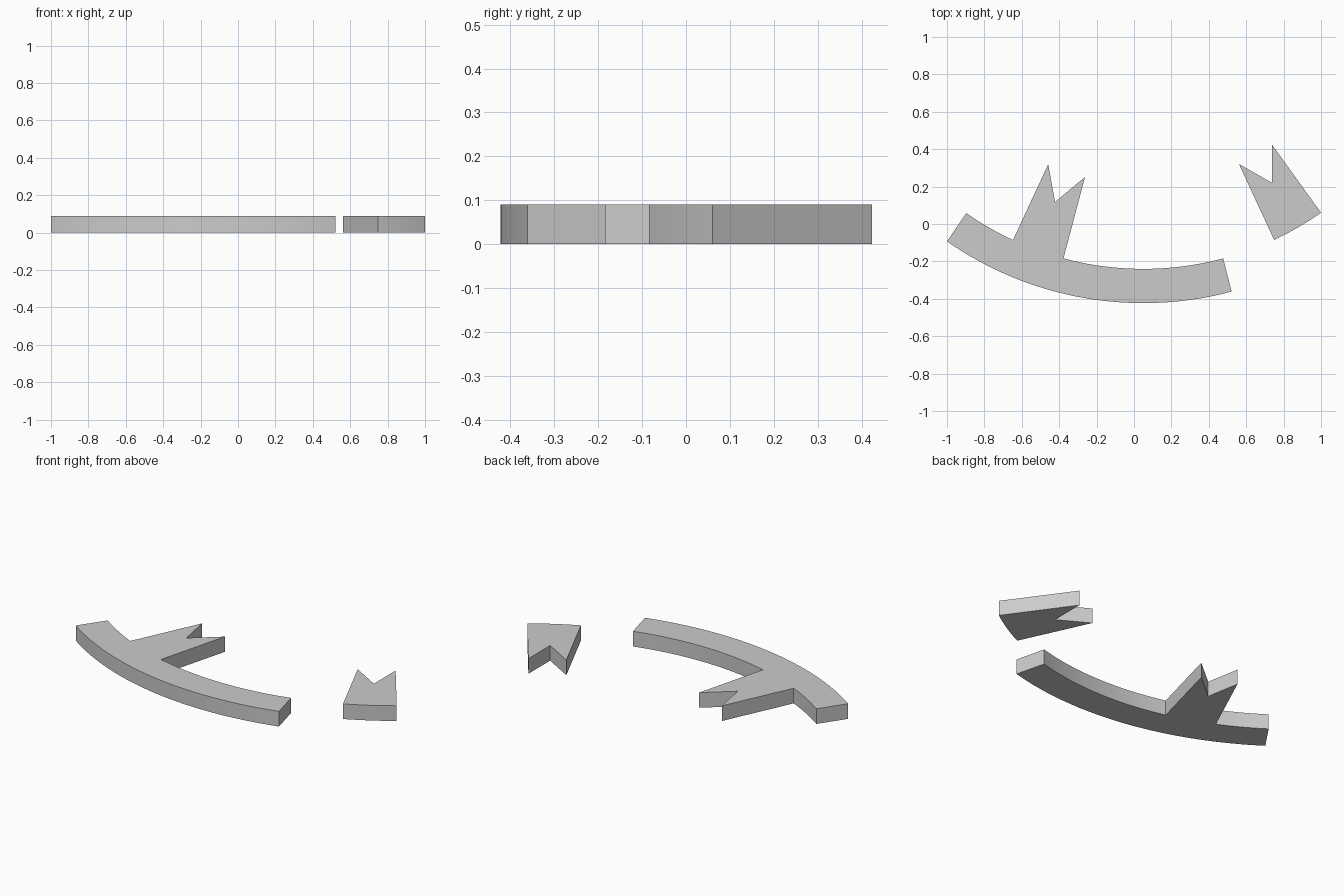
import bpy
import bmesh
from math import sin, cos, asin, radians
from mathutils import Vector

cube = bpy.data.objects.get("Cube")
if cube:
    bpy.data.objects.remove(cube, do_unlink=True)

HEIGHT = 0.09
CENTRE = Vector((0.05, 1.412))
OUTER, INNER = 1.835, 1.652

grey = bpy.data.materials.new("grey")
grey.use_nodes = True
COLOUR = (0.6, 0.6, 0.6, 1)
grey.diffuse_color = COLOUR
grey.node_tree.nodes["Principled BSDF"].inputs["Base Color"].default_value = COLOUR


def arc(radius, x_start, x_end, steps):
    """Points on the lower side of the shared circle between two x positions."""
    a = asin((x_start - CENTRE.x) / radius)
    b = asin((x_end - CENTRE.x) / radius)
    angles = [a + (b - a) * i / steps for i in range(steps + 1)]
    return [(CENTRE.x + radius * sin(t), CENTRE.y - radius * cos(t)) for t in angles]


def plate(name, outline):
    """Extrude a counter-clockwise outline up from the ground."""
    bm = bmesh.new()
    base = bm.faces.new([bm.verts.new((x, y, 0)) for x, y in outline])
    top = bmesh.ops.extrude_face_region(bm, geom=[base], use_keep_orig=True)["geom"]
    bmesh.ops.translate(bm, vec=(0, 0, HEIGHT),
                        verts=[v for v in top if isinstance(v, bmesh.types.BMVert)])
    bmesh.ops.recalc_face_normals(bm, faces=bm.faces)
    caps = [f for f in bm.faces if abs(f.normal.z) > 0.9]
    bmesh.ops.triangulate(bm, faces=caps)
    mesh = bpy.data.meshes.new(name)
    bm.to_mesh(mesh)
    bm.free()
    mesh.materials.append(grey)
    obj = bpy.data.objects.new(name, mesh)
    bpy.context.collection.objects.link(obj)
    bpy.ops.object.select_all(action='DESELECT')
    obj.select_set(True)
    bpy.context.view_layer.objects.active = obj
    bpy.ops.object.shade_smooth_by_angle(angle=radians(20))
    return obj


# Curved band with a forked prong on its inner edge
prong = [(-0.262, 0.251), (-0.422, 0.118), (-0.459, 0.319)]
plate("curved_band_with_prong",
      arc(OUTER, -1.0, 0.522, 32)
      + arc(INNER, 0.477, -0.377, 20)
      + prong
      + arc(INNER, -0.647, -0.897, 8))

# Separate notched piece whose lower edge follows the inner arc
plate("notched_end_piece",
      arc(INNER, 0.749, 1.0, 8)
      + [(0.738, 0.424), (0.738, 0.22), (0.561, 0.321)])
